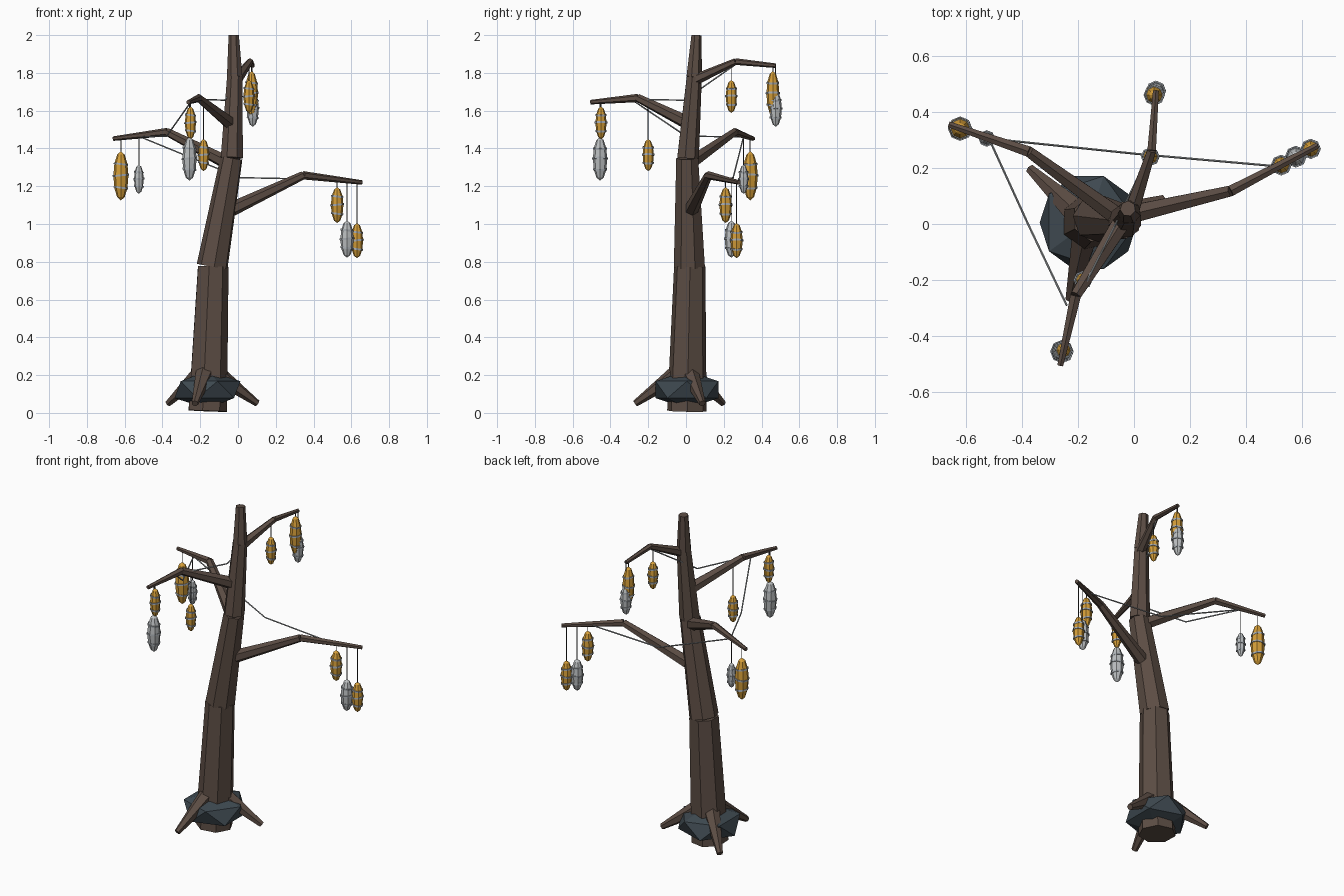
import bpy, bmesh, math
from mathutils import Vector, Matrix

if "Cube" in bpy.data.objects:
    bpy.data.objects.remove(bpy.data.objects["Cube"])


def mat(name, rgb):
    m = bpy.data.materials.new(name)
    m.diffuse_color = (*rgb, 1)
    m.use_nodes = True
    m.node_tree.nodes["Principled BSDF"].inputs["Base Color"].default_value = m.diffuse_color
    return m


BARK = mat("bark brown", (0.107, 0.074, 0.058))
ROCK = mat("slate", (0.048, 0.066, 0.08))
AMBER = mat("amber", (0.66, 0.34, 0.04))
SILK = mat("pale silk", (0.50, 0.52, 0.53))
BAND = mat("silver band", (0.40, 0.43, 0.46))
CORD = mat("dark cord", (0.06, 0.06, 0.06))
CABLE = mat("grey cable", (0.36, 0.38, 0.39))


def finish(bm, name, *mats):
    me = bpy.data.meshes.new(name)
    bm.to_mesh(me)
    bm.free()
    ob = bpy.data.objects.new(name, me)
    for m in mats:
        me.materials.append(m)
    bpy.context.collection.objects.link(ob)
    return ob


def add_limb(bm, a, b, r1, r2, sides):
    """Tapered prism from a to b."""
    a, b = Vector(a), Vector(b)
    d = b - a
    m = Matrix.Translation((a + b) / 2) @ d.to_track_quat('Z', 'Y').to_matrix().to_4x4()
    bmesh.ops.create_cone(bm, cap_ends=True, segments=sides, radius1=r1,
                          radius2=r2, depth=d.length, matrix=m)


def limb_chain(name, pts, radii, sides, material):
    bm = bmesh.new()
    for i in range(len(pts) - 1):
        add_limb(bm, pts[i], pts[i + 1], radii[i], radii[i + 1], sides)
    return finish(bm, name, material)


# Trunk: leaning, tapered in four sections
limb_chain("trunk",
           [(-0.165, 0.005, 0.01), (-0.135, 0.02, 0.775), (-0.033, 0.008, 1.35),
            (-0.017, 0.042, 1.78), (-0.022, 0.055, 2.0)],
           [0.107, 0.085, 0.06, 0.042, 0.028], 7, BARK)

# Roots: three splayed around the base
for i in range(3):
    a = math.radians(17 + 120 * i)
    c, s = math.cos(a), math.sin(a)
    limb_chain(f"root_{i + 1}",
               [(-0.165 + 0.05 * c, 0.005 + 0.05 * s, 0.21),
                (-0.165 + 0.28 * c, 0.005 + 0.28 * s, 0.05)],
               [0.05, 0.018], 6, BARK)

# Rock collar: squashed faceted ball
bm = bmesh.new()
bmesh.ops.create_icosphere(bm, subdivisions=1, radius=1, matrix=Matrix.Translation(
    (-0.162, 0.005, 0.123)) @ Matrix.Diagonal((0.195, 0.195, 0.1, 1)))
finish(bm, "rock_collar", ROCK)

# Branches: start, bend, tip
branches = {
    "right_branch": [(-0.03, 0.03, 1.08), (0.345, 0.118, 1.258), (0.655, 0.28, 1.22)],
    "left_branch": [(-0.05, 0.02, 1.32), (-0.375, 0.258, 1.487), (-0.66, 0.355, 1.452)],
    "front_branch": [(-0.03, 0.03, 1.525), (-0.208, -0.255, 1.667), (-0.263, -0.505, 1.645)],
    "back_branch": [(-0.01, 0.04, 1.76), (0.063, 0.262, 1.86), (0.078, 0.475, 1.838)],
}
for name, pts in branches.items():
    r = 0.8 if name == "back_branch" else 1
    limb_chain(name, pts, [0.038 * r, 0.022 * r, 0.012], 6, BARK)

# Lanterns: spindle body, thin tilted bands and a cord up to the branch
lanterns = [  # x, y, z, half height, radius, cord top, body colour
    (-0.62, 0.34, 1.255, 0.130, 0.042, 1.455, AMBER),
    (-0.525, 0.305, 1.237, 0.077, 0.027, 1.468, SILK),
    (-0.252, -0.45, 1.535, 0.087, 0.031, 1.65, AMBER),
    (-0.257, -0.455, 1.345, 0.115, 0.040, 1.65, SILK),
    (-0.182, -0.20, 1.365, 0.085, 0.031, 1.64, AMBER),
    (0.072, 0.46, 1.69, 0.120, 0.036, 1.84, AMBER),
    (0.078, 0.475, 1.61, 0.095, 0.034, 1.84, SILK),
    (0.058, 0.24, 1.675, 0.087, 0.031, 1.85, AMBER),
    (0.525, 0.21, 1.10, 0.095, 0.035, 1.237, AMBER),
    (0.577, 0.24, 0.92, 0.098, 0.037, 1.23, SILK),
    (0.63, 0.268, 0.912, 0.093, 0.034, 1.224, AMBER),
]


def add_band(bm, loc, radius, tilt, thick, half, n=8):
    """Closed ring with a square section."""
    m = Matrix.Translation(loc) @ Matrix.Rotation(tilt, 4, 'Y')
    rings = []
    for i in range(n):
        a = math.tau * i / n
        rings.append([bm.verts.new(m @ Vector((r * math.cos(a), r * math.sin(a), z)))
                      for r, z in ((radius, -half), (radius + thick, -half),
                                   (radius + thick, half), (radius, half))])
    for i in range(n):
        p, q = rings[i], rings[(i + 1) % n]
        for j in range(4):
            k = (j + 1) % 4
            bm.faces.new((p[j], q[j], q[k], p[k]))


for i, (x, y, z, hh, r, top, colour) in enumerate(lanterns, 1):
    body_r = r * 0.95
    bm = bmesh.new()
    bmesh.ops.create_uvsphere(bm, u_segments=8, v_segments=6, radius=1,
                              matrix=Matrix.Translation((x, y, z)) @
                              Matrix.Diagonal((body_r, body_r, hh, 1)))
    finish(bm, f"lantern_{i}", colour)
    bm = bmesh.new()
    for k, t in enumerate((-0.48, 0.02, 0.48)):
        ring_r = body_r * (0.99 if abs(t) < 0.1 else 0.86)
        add_band(bm, (x, y, z + hh * t), ring_r, math.radians((8, -6, 7)[k]), 0.004, 0.005)
    bmesh.ops.recalc_face_normals(bm, faces=bm.faces)
    finish(bm, f"lantern_bands_{i}", BAND)
    limb_chain(f"lantern_cord_{i}", [(x, y, z + hh * 0.95), (x, y, top)],
               [0.0025, 0.0025], 5, CORD)

# Cables: slack lines strung between branches
cables = [
    [(-0.52, 0.305, 1.462), (0.01, 0.25, 1.245), (0.52, 0.205, 1.235)],
    [(-0.515, 0.30, 1.46), (-0.378, 0.0, 1.465), (-0.24, -0.29, 1.66)],
    [(-0.212, -0.29, 1.66), (-0.07, -0.01, 1.655), (0.064, 0.27, 1.85)],
]
for i, pts in enumerate(cables, 1):
    limb_chain(f"cable_{i}", pts, [0.004] * 3, 5, CABLE)
